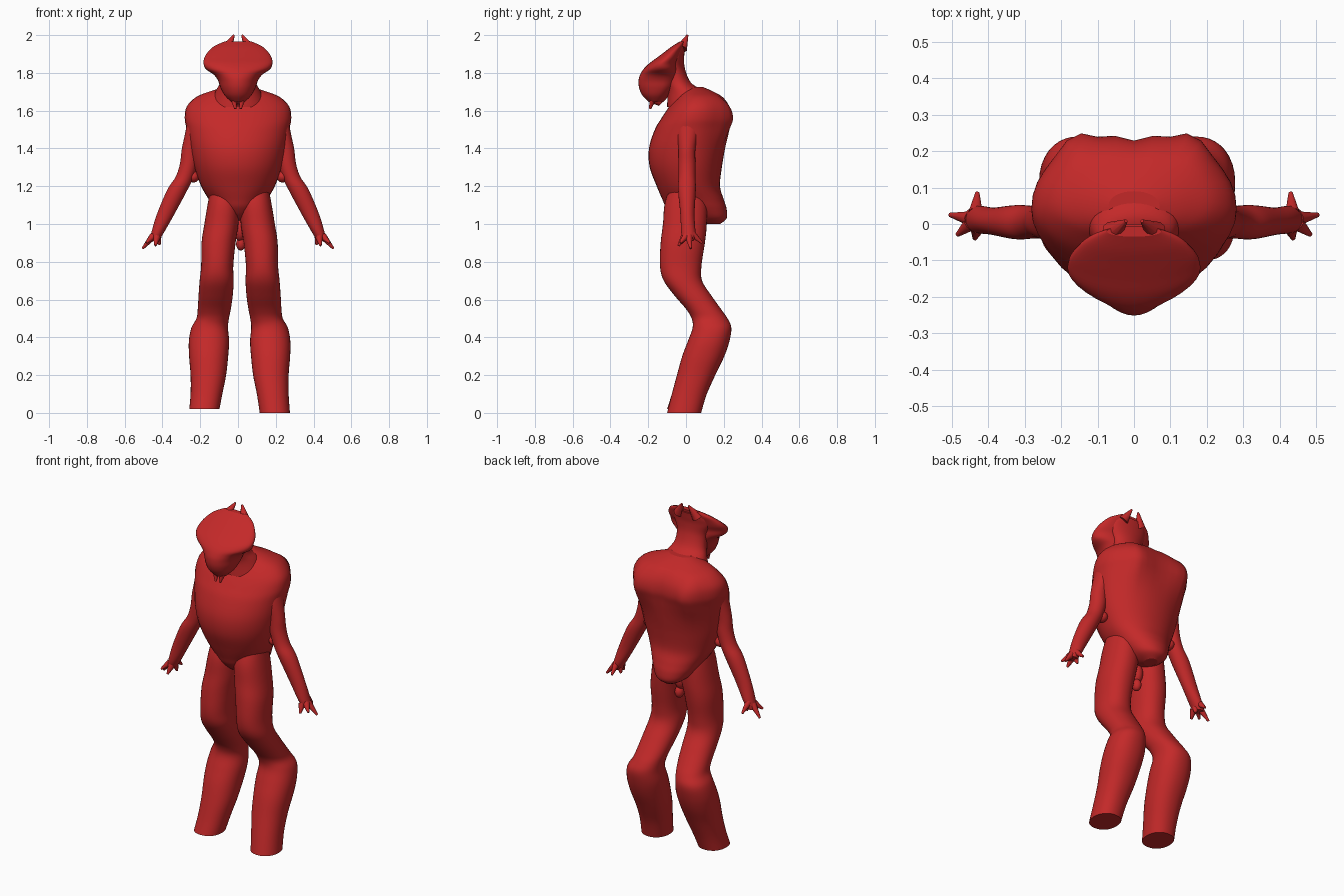
import bpy, bmesh, math
from mathutils import Vector

red = bpy.data.materials.new("red_skin")
red.diffuse_color = (0.55, 0.022, 0.022, 1)
SIDES, STEPS = 36, 5


def finish(name, bm):
    bmesh.ops.recalc_face_normals(bm, faces=bm.faces)
    me = bpy.data.meshes.new(name)
    bm.to_mesh(me)
    bm.free()
    for p in me.polygons:
        p.use_smooth = len(p.vertices) <= 4
    me.materials.append(red)
    ob = bpy.data.objects.new(name, me)
    bpy.context.collection.objects.link(ob)
    return ob


def spline(rows):
    """Smooth interpolation through the rows of numbers."""
    out = []
    for i in range(len(rows) - 1):
        a, b = rows[max(i - 1, 0)], rows[i]
        c, d = rows[i + 1], rows[min(i + 2, len(rows) - 1)]
        for k in range(STEPS):
            t = k / STEPS
            out.append([0.5 * (2 * q + (r - p) * t + (2 * p - 5 * q + 4 * r - s) * t * t
                               + (3 * q - p - 3 * r + s) * t ** 3)
                        for p, q, r, s in zip(a, b, c, d)])
    return out + [list(rows[-1])]


def loft(name, rows, side=1, power=2.0, bump=None, shift=0.0):
    """Rows: z, x min, x max, y front, y back, y of widest point."""
    bm = bmesh.new()
    rings = []
    for z, x0, x1, yf, yb, yc in spline(rows):
        ring = []
        for k in range(SIDES):
            a = 2 * math.pi * k / SIDES
            c, s = math.cos(a), math.sin(a)
            c = math.copysign(abs(c) ** (2 / power), c)
            s = math.copysign(abs(s) ** (2 / power), s)
            x = (x0 + x1) / 2 + c * (x1 - x0) / 2
            y = yc + s * ((yb - yc) if s > 0 else (yc - yf))
            if bump:
                y += bump(x, y, z)
            ring.append(bm.verts.new((side * x + shift, y, z)))
        rings.append(ring)
    for a, b in zip(rings, rings[1:]):
        for k in range(SIDES):
            j = (k + 1) % SIDES
            bm.faces.new((a[k], a[j], b[j], b[k]))
    bm.faces.new(rings[0])
    bm.faces.new(rings[-1])
    return finish(name, bm)


def centred(rows):
    return [(z, -w, w, yf, yb, yc) for z, w, yf, yb, yc in rows]


def mid(rows):
    return [(z, x0, x1, yf, yb, (yf + yb) / 2) for z, x0, x1, yf, yb in rows]


def spike(name, p, q, r0, r1, side=1):
    p, q = Vector(p), Vector(q)
    p.x *= side
    q.x *= side
    bm = bmesh.new()
    bmesh.ops.create_cone(bm, cap_ends=True, segments=10, radius1=r0, radius2=r1,
                          depth=(q - p).length)
    ob = finish(name, bm)
    ob.location = (p + q) / 2
    ob.rotation_euler = (q - p).to_track_quat('Z', 'Y').to_euler()


def blob(name, loc, size):
    bm = bmesh.new()
    bmesh.ops.create_uvsphere(bm, u_segments=24, v_segments=14, radius=1)
    bmesh.ops.scale(bm, vec=size, verts=bm.verts)
    finish(name, bm).location = loc


# Torso, with a spine groove and bulging shoulder blades on the back
def back_relief(x, y, z):
    if y < 0.1:
        return 0
    fade = math.exp(-((z - 1.56) / 0.13) ** 2) * min(1, (y - 0.1) / 0.06)
    return fade * (0.035 * math.exp(-((abs(x) - 0.165) / 0.045) ** 2)
                   - 0.018 * math.exp(-(x / 0.035) ** 2))


loft("torso", centred([
    (1.00, 0.035, 0.10, 0.18, 0.14), (1.03, 0.085, -0.04, 0.215, 0.13),
    (1.08, 0.125, -0.10, 0.215, 0.09), (1.13, 0.155, -0.125, 0.20, 0.06),
    (1.2, 0.195, -0.155, 0.18, 0.03), (1.3, 0.232, -0.192, 0.19, 0.02),
    (1.4, 0.255, -0.196, 0.21, 0.02), (1.5, 0.272, -0.165, 0.235, 0.03),
    (1.56, 0.282, -0.13, 0.247, 0.04), (1.62, 0.272, -0.09, 0.235, 0.05),
    (1.67, 0.225, -0.05, 0.2, 0.06), (1.7, 0.155, -0.03, 0.15, 0.06),
    (1.725, 0.07, -0.01, 0.09, 0.05)]), power=2.08, bump=back_relief)

# Neck, flaring into the back of the crest
loft("neck", centred([
    (1.62, 0.15, -0.1, 0.14, 0.02), (1.7, 0.12, -0.1, 0.09, 0.0),
    (1.75, 0.095, -0.12, 0.025, -0.04), (1.82, 0.093, -0.14, -0.005, -0.06),
    (1.88, 0.115, -0.12, -0.01, -0.06), (1.92, 0.11, -0.075, -0.005, -0.045),
    (1.95, 0.08, -0.035, 0.0, -0.02)]))

# Head with flared crest
loft("head", centred([
    (1.645, 0.035, -0.195, -0.12, -0.16), (1.68, 0.07, -0.23, -0.09, -0.15),
    (1.72, 0.092, -0.248, -0.06, -0.13), (1.76, 0.106, -0.251, -0.04, -0.12),
    (1.79, 0.128, -0.243, -0.035, -0.12), (1.82, 0.17, -0.225, -0.04, -0.125),
    (1.85, 0.182, -0.195, -0.04, -0.125), (1.88, 0.178, -0.155, -0.03, -0.1),
    (1.91, 0.16, -0.115, -0.02, -0.075), (1.94, 0.128, -0.075, -0.01, -0.045),
    (1.965, 0.075, -0.035, -0.005, -0.02)]))

# Spike hanging below the chin
spike("chin_spike", (0, -0.16, 1.67), (0, -0.13, 1.64), 0.04, 0.02)

for side, tag in ((1, "right"), (-1, "left")):
    # Crest horn and mandible
    spike("horn_" + tag, (0.06, -0.022, 1.93), (0.022, 0.008, 2.0), 0.03, 0.005, side)
    spike("mandible_" + tag, (0.025, -0.17, 1.68), (0.014, -0.19, 1.61), 0.022, 0.006, side)

    # Leg, the left one standing slightly closer in
    loft("leg_" + tag, mid([
        (0.01 - 0.01 * side, 0.115, 0.275, -0.10, 0.08), (0.1, 0.10, 0.268, -0.075, 0.11),
        (0.2, 0.08, 0.268, -0.048, 0.155), (0.3, 0.069, 0.276, -0.02, 0.203),
        (0.38, 0.064, 0.277, 0.01, 0.23), (0.45, 0.07, 0.264, 0.035, 0.24),
        (0.5, 0.065, 0.237, 0.03, 0.22), (0.55, 0.055, 0.23, 0.0, 0.185),
        (0.62, 0.045, 0.226, -0.06, 0.135), (0.7, 0.04, 0.22, -0.118, 0.085),
        (0.78, 0.042, 0.212, -0.138, 0.082), (0.9, 0.03, 0.21, -0.134, 0.10),
        (1.0, 0.015, 0.195, -0.122, 0.11), (1.12, 0.01, 0.175, -0.11, 0.11),
        (1.25, 0.02, 0.15, -0.06, 0.08)]), side, 2.2, shift=0.0 if side > 0 else 0.017)

    # Arm
    loft("arm_" + tag, mid([
        (0.91, 0.42, 0.47, -0.015, 0.04), (0.95, 0.395, 0.46, -0.025, 0.05),
        (1.05, 0.338, 0.43, -0.03, 0.045), (1.18, 0.268, 0.375, -0.042, 0.052),
        (1.25, 0.235, 0.33, -0.04, 0.05), (1.32, 0.215, 0.307, -0.04, 0.05),
        (1.4, 0.205, 0.297, -0.04, 0.05), (1.5, 0.19, 0.276, -0.045, 0.07),
        (1.6, 0.17, 0.262, -0.03, 0.10)]), side)
    blob("elbow_" + tag, (side * 0.235, 0.01, 1.25), (0.03, 0.035, 0.03))

    # Fingers
    for k, (p, q) in enumerate((((0.45, 0.015, 0.935), (0.505, 0.025, 0.87)),
                                ((0.45, 0.0, 0.935), (0.485, -0.03, 0.9)),
                                ((0.43, -0.01, 0.93), (0.437, -0.04, 0.885)),
                                ((0.435, 0.03, 0.95), (0.43, 0.085, 0.9)),
                                ((0.425, 0.012, 0.93), (0.415, 0.02, 0.89)))):
        spike(f"finger_{tag}_{k}", p, q, 0.02, 0.006, side)

# Small lumps between the legs
blob("groin_upper", (0.01, 0.03, 0.97), (0.035, 0.04, 0.06))
blob("groin_lower", (0.015, 0.04, 0.895), (0.025, 0.028, 0.035))
